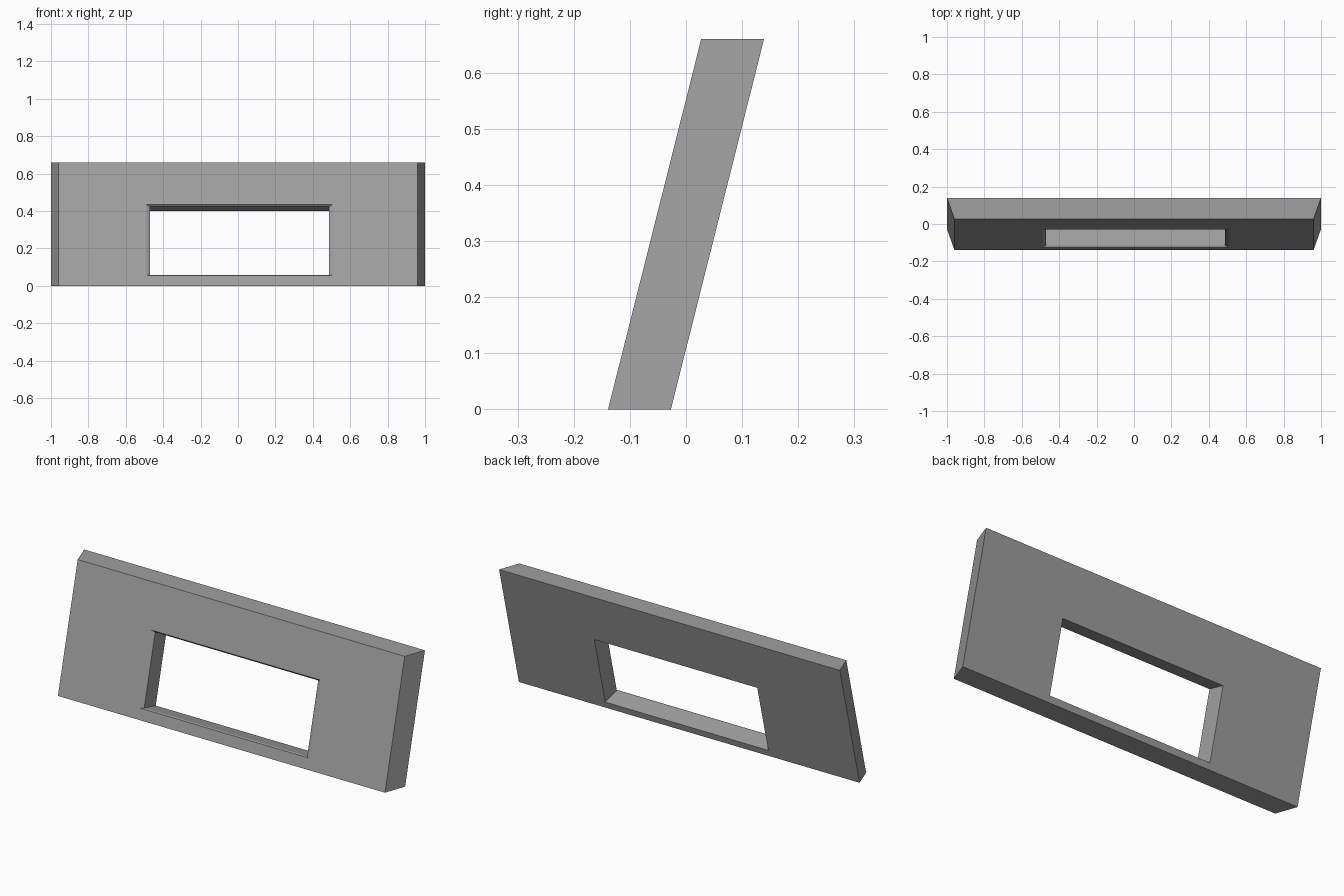
import bpy, bmesh
from mathutils import Vector

old = bpy.data.objects.get("Cube")
if old:
    bpy.data.objects.remove(old)

HEIGHT, THICK = 0.66, 0.112
LEAN = 0.166 / HEIGHT
FRONT_Y = -0.139
LIP = 0.009


def on_slab(x, z, y_offset=0.0):
    """Point on the leaning front plane, moved back along y."""
    return Vector((x, FRONT_Y + LEAN * z + y_offset, z))


def drilled(x, z, depth):
    """Point moved into the slab square to its face."""
    normal = Vector((0, 1, -LEAN)).normalized()
    return on_slab(x, z) + normal * depth


def ring(bm, x0, x1, z0, z1, place, amount):
    corners = [(x0, z0), (x1, z0), (x1, z1), (x0, z1)]
    return [bm.verts.new(place(x, z, amount)) for x, z in corners]


# Leaning slab with a rectangular opening and a flared front lip
through = THICK / (1 + LEAN ** 2) ** 0.5
bm = bmesh.new()
rings = [
    ring(bm, -0.96, 0.96, 0, HEIGHT, on_slab, 0),
    ring(bm, -0.49, 0.505, 0.056, 0.434, drilled, 0),
    ring(bm, -0.47, 0.487, 0.06, 0.427, drilled, LIP),
    ring(bm, -0.47, 0.487, 0.06, 0.427, drilled, through),
    ring(bm, -1, 1, 0, HEIGHT, on_slab, THICK),
]
for a, b in zip(rings, rings[1:] + rings[:1]):
    for i in range(4):
        j = (i + 1) % 4
        bm.faces.new((a[i], a[j], b[j], b[i]))
bmesh.ops.recalc_face_normals(bm, faces=bm.faces)

mesh = bpy.data.meshes.new("wall_panel")
bm.to_mesh(mesh)
bm.free()
panel = bpy.data.objects.new("wall_panel", mesh)
bpy.context.collection.objects.link(panel)

# Plain grey finish
grey = bpy.data.materials.new("mid_grey")
grey.use_nodes = True
colour = (0.35, 0.35, 0.35, 1)
grey.diffuse_color = colour
grey.node_tree.nodes["Principled BSDF"].inputs["Base Color"].default_value = colour
mesh.materials.append(grey)
